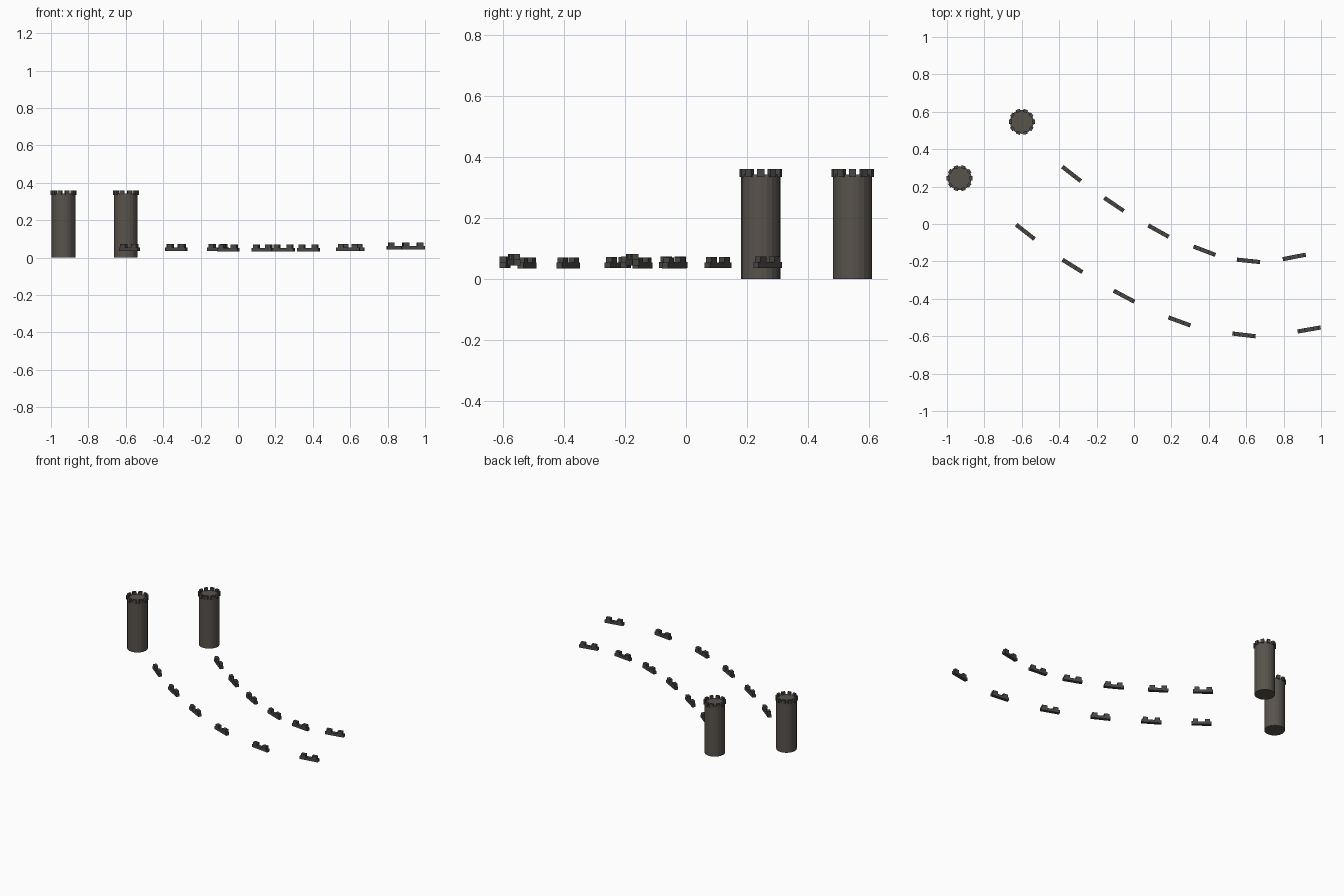
import bpy, bmesh, math
from mathutils import Matrix, Vector

if "Cube" in bpy.data.objects:
    bpy.data.objects.remove(bpy.data.objects["Cube"])


def material(name, rgb):
    m = bpy.data.materials.new(name)
    m.diffuse_color = (*rgb, 1.0)
    m.use_nodes = True
    m.node_tree.nodes["Principled BSDF"].inputs["Base Color"].default_value = m.diffuse_color
    return m


TOWER = material("warm_grey_stone", (0.098, 0.086, 0.071))
WALL = material("dark_grey_stone", (0.066, 0.064, 0.059))


def box(bm, centre, size, angle=0.0):
    """Box turned about z; centre is given in the object's own frame."""
    mat = (Matrix.Translation(Vector(centre)) @ Matrix.Rotation(angle, 4, 'Z')
           @ Matrix.Diagonal((*size, 1.0)))
    bmesh.ops.create_cube(bm, size=1.0, matrix=mat)


def finish(bm, name, mat, loc, angle=0.0):
    me = bpy.data.meshes.new(name)
    bm.to_mesh(me)
    bm.free()
    me.materials.append(mat)
    ob = bpy.data.objects.new(name, me)
    ob.location = loc
    ob.rotation_euler.z = angle
    bpy.context.collection.objects.link(ob)
    return ob


# Round towers with a crown of ten merlons
def tower(name, x, y, radius=0.064, height=0.343):
    bm = bmesh.new()
    bmesh.ops.create_cone(bm, cap_ends=True, segments=20, radius1=radius,
                          radius2=radius, depth=height,
                          matrix=Matrix.Translation((0, 0, height / 2)))
    finish(bm, name + "_body", TOWER, (x, y, 0))
    bm = bmesh.new()
    for i in range(10):
        a = math.tau * i / 10
        box(bm, (0.0615 * math.cos(a), 0.0615 * math.sin(a), 0.347),
            (0.016, 0.023, 0.026), a)
    finish(bm, name + "_merlons", WALL, (x, y, 0))


tower("left_tower", -0.932, 0.245)
tower("right_tower", -0.600, 0.546)


# Low wall piece with two merlons
def wall(name, x, y, z, degrees):
    bm = bmesh.new()
    box(bm, (0, 0, 0.0095), (0.125, 0.022, 0.019))
    for s in (-1, 1):
        box(bm, (s * 0.0375, 0, 0.028), (0.032, 0.022, 0.018))
    finish(bm, name, WALL, (x, y, z), math.radians(degrees))


# Two curved rows of wall pieces: x, y, heading
ROWS = {
    "inner_wall": [(-0.334, 0.268, -38), (-0.107, 0.105, -34), (0.131, -0.038, -29),
                   (0.377, -0.143, -21), (0.612, -0.197, -6), (0.857, -0.176, 11)],
    "outer_wall": [(-0.581, -0.042, -38), (-0.329, -0.224, -32), (-0.053, -0.386, -28),
                   (0.243, -0.521, -20), (0.588, -0.593, -7), (0.936, -0.564, 10)],
}
LIFT = (0.036, 0.035, 0.034, 0.034, 0.036, 0.044)
for row, pieces in ROWS.items():
    for i, (x, y, deg) in enumerate(pieces):
        wall(f"{row}_{i + 1}", x, y, LIFT[i], deg)
